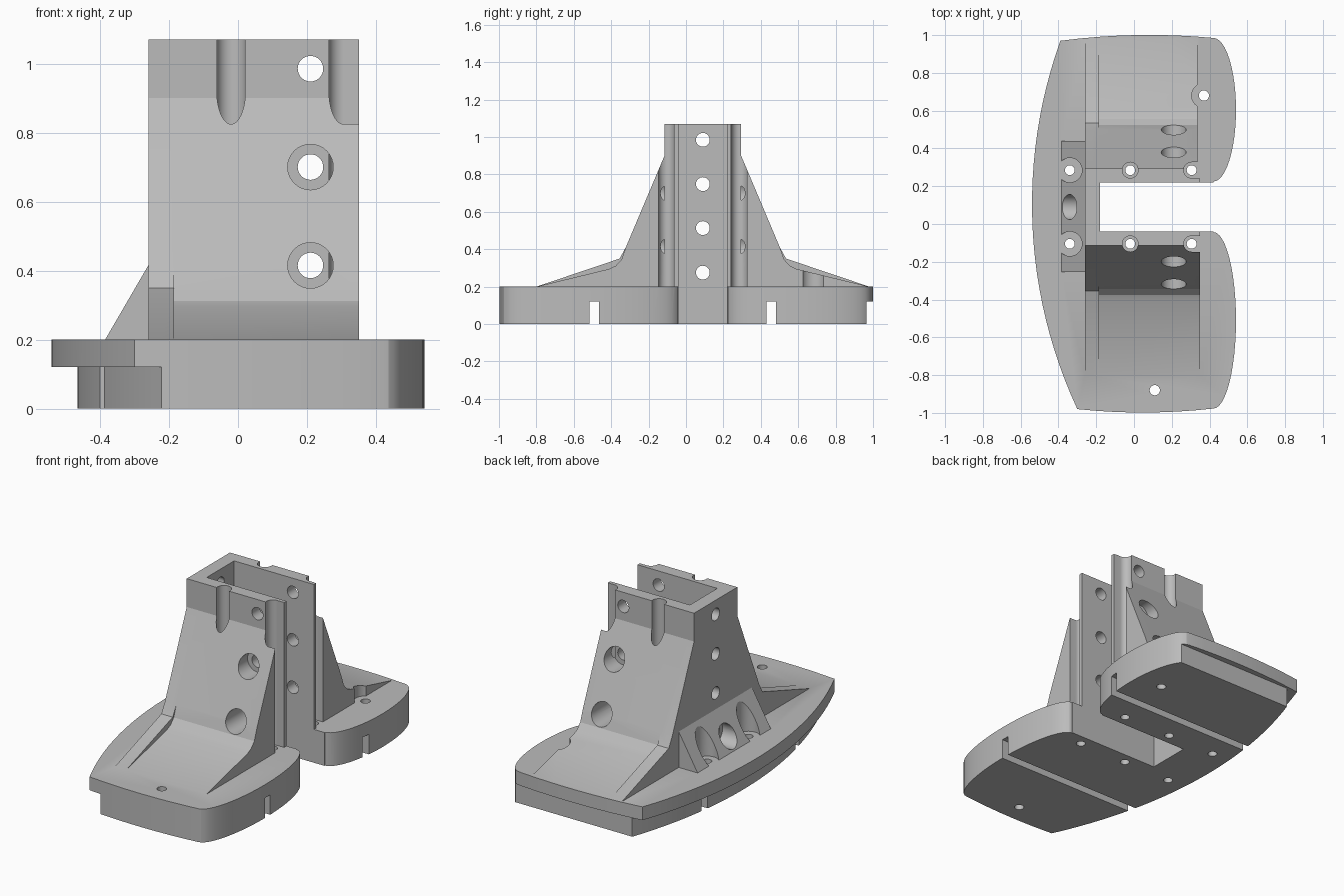
import bpy, bmesh
from math import cos, sin, pi, atan2, radians
from mathutils import Vector, Matrix

cube = bpy.data.objects.get("Cube")
if cube:
    bpy.data.objects.remove(cube, do_unlink=True)

grey = bpy.data.materials.new("light_grey")
grey.use_nodes = True
grey.diffuse_color = (0.5, 0.5, 0.5, 1)
grey.node_tree.nodes["Principled BSDF"].inputs["Base Color"].default_value = (0.5, 0.5, 0.5, 1)

MID = 0.09            # y of the symmetry line of the tower
DECK = 0.2            # top of the base
BOLT = 0.195          # bolt row offset from the symmetry line


def finish(name, bm):
    bmesh.ops.recalc_face_normals(bm, faces=bm.faces)
    mesh = bpy.data.meshes.new(name)
    bm.to_mesh(mesh)
    bm.free()
    mesh.materials.append(grey)
    ob = bpy.data.objects.new(name, mesh)
    bpy.context.collection.objects.link(ob)
    return ob


def prism(name, points, direction):
    """Extrude a planar loop of 3D points along a direction."""
    bm = bmesh.new()
    face = bm.faces.new([bm.verts.new(p) for p in points])
    ext = bmesh.ops.extrude_face_region(bm, geom=[face])
    verts = [g for g in ext["geom"] if isinstance(g, bmesh.types.BMVert)]
    bmesh.ops.translate(bm, verts=verts, vec=direction)
    return finish(name, bm)


def plan(name, points, z0, z1):
    return prism(name, [(x, y, z0) for x, y in points], (0, 0, z1 - z0))


def side(name, points, x0, x1):
    return prism(name, [(x0, y, z) for y, z in points], (x1 - x0, 0, 0))


def box(name, x0, x1, y0, y1, z0, z1):
    return plan(name, [(x0, y0), (x1, y0), (x1, y1), (x0, y1)], z0, z1)


def cylinder(name, a, b, r):
    a, b = Vector(a), Vector(b)
    bm = bmesh.new()
    rot = (b - a).to_track_quat('Z', 'Y').to_matrix().to_4x4()
    bmesh.ops.create_cone(bm, cap_ends=True, segments=32, radius1=r, radius2=r,
                          depth=(b - a).length, matrix=Matrix.Translation((a + b) / 2) @ rot)
    return finish(name, bm)


def arc(p, q, r, n):
    """Points on the circle through p, q, r, from p to r."""
    (ax, ay), (bx, by), (cx, cy) = p, q, r
    d = 2 * (ax * (by - cy) + bx * (cy - ay) + cx * (ay - by))
    sa, sb, sc = ax * ax + ay * ay, bx * bx + by * by, cx * cx + cy * cy
    ux = (sa * (by - cy) + sb * (cy - ay) + sc * (ay - by)) / d
    uy = (sa * (cx - bx) + sb * (ax - cx) + sc * (bx - ax)) / d
    rad = ((ax - ux) ** 2 + (ay - uy) ** 2) ** 0.5
    t0, t1 = atan2(ay - uy, ax - ux), atan2(cy - uy, cx - ux)
    step = ((t1 - t0 + pi) % (2 * pi) - pi) / n
    return [(ux + rad * cos(t0 + step * i), uy + rad * sin(t0 + step * i)) for i in range(n + 1)]


def lobe(cy, b):
    return [(0.42 + 0.12 * cos(t), cy + b * sin(t))
            for t in (-pi / 2 + pi * i / 24 for i in range(25))]


def combine(target, tool, operation):
    mod = target.modifiers.new("combine", 'BOOLEAN')
    mod.operation, mod.solver, mod.object = operation, 'EXACT', tool
    bpy.context.view_layer.objects.active = target
    bpy.ops.object.modifier_apply(modifier=mod.name)
    bpy.data.objects.remove(tool, do_unlink=True)


# Base with a bowed left edge and two rounded lobes
outline = arc((-0.39, 0.97), (-0.54, 0.1), (-0.30, -0.98), 24)
outline += arc((-0.30, -0.98), (0.06, -0.998), (0.42, -0.977), 8)[1:-1]
outline += lobe(-0.51, 0.467) + lobe(0.605, 0.38)
outline += arc((0.42, 0.985), (0.0, 1.0), (-0.39, 0.97), 8)[1:-1]
bracket = plan("slotted_bracket", outline, 0, DECK)


def tower_profile(foot):
    half = [(-0.8, 0.1), (-0.8, DECK)] + foot + [(-0.115, 0.9), (-0.115, 1.07)]
    return half + [(2 * MID - y, z) for y, z in reversed(half)]


# Tower with sloped flanks, a taller edge rib and a side buttress
flank = tower_profile([(-0.41, 0.295), (-0.375, 0.312), (-0.345, 0.345), (-0.322, 0.41)])
rib = tower_profile([(-0.355, 0.35), (-0.322, 0.41)])
adds = [
    side("tower", flank, -0.22, 0.35),
    side("edge_rib", rib, -0.26, -0.185),
    prism("buttress", [(x, -0.255, z) for x, z in
                       ((-0.385, 0.1), (-0.385, DECK), (-0.26, 0.415), (-0.2, 0.415), (-0.2, 0.1))],
          (0, 0.695, 0)),
]
for part in adds:
    combine(bracket, part, 'UNION')

# Central slot, underside rebates and cross grooves
lower_edge = arc((-0.31, 0.99), (-0.465, 0.1), (-0.22, -0.99), 24)
cuts = [
    box("slot", -0.18, 0.8, -0.04, 0.22, -0.2, 1.3),
    plan("left_rebate", [(-0.28, 1.1)] + lower_edge + [(-0.19, -1.1), (-0.8, -1.1), (-0.8, 1.1)],
         -0.1, 0.12),
    box("rear_rebate", -0.8, 0.8, 0.965, 1.2, -0.1, 0.12),
    box("rear_flank_trim", 0.335, 0.8, 0.24, 1.2, DECK, 1.3),
]
for y in (-0.49, 0.455):
    cuts.append(box("cross_groove", -0.8, 0.8, y - 0.025, y + 0.025, -0.1, 0.12))

# Vertical bolt holes and their channels
for s in (-1, 1):
    y = MID + s * BOLT
    for x, r in ((-0.34, 0.065), (-0.02, 0.042), (0.305, 0.042)):
        cuts.append(cylinder("bolt_hole", (x, y, -0.1), (x, y, 0.25), 0.026))
        cuts.append(cylinder("bolt_channel", (x, y, DECK), (x, y, 1.3), r))
    cuts.append(box("open_channel", 0.305, 0.5, y - 0.042, y + 0.042, DECK, 1.3))

# Mounting holes in the lobes
for x, y in ((0.11, -0.88), (0.37, 0.68)):
    cuts.append(cylinder("mount_hole", (x, y, -0.1), (x, y, 0.4), 0.027))
cuts.append(cylinder("mount_clearance", (0.37, 0.68, DECK), (0.37, 0.68, 0.6), 0.065))

# Cross bolts through both flanks, the lower two with recesses
for z in (0.415, 0.70, 0.985):
    cuts.append(cylinder("flank_hole", (0.21, -0.9, z), (0.21, 1.1, z), 0.037))
    if z < 0.9:
        for s in (-1, 1):
            cuts.append(cylinder("flank_recess", (0.21, MID + s * 0.205, z),
                                 (0.21, MID + s * 0.9, z), 0.066))

# Holes through the back wall of the slot
for z in (0.275, 0.513, 0.748, 0.985):
    cuts.append(cylinder("wall_hole", (-0.7, MID, z), (-0.1, MID, z), 0.037))
cuts.append(cylinder("wall_recess", (-0.7, MID, 0.275), (-0.26, MID, 0.275), 0.066))

for cutter in cuts:
    combine(bracket, cutter, 'DIFFERENCE')

bpy.ops.object.select_all(action='DESELECT')
bracket.select_set(True)
bpy.context.view_layer.objects.active = bracket
bpy.ops.object.shade_smooth_by_angle(angle=radians(20))
